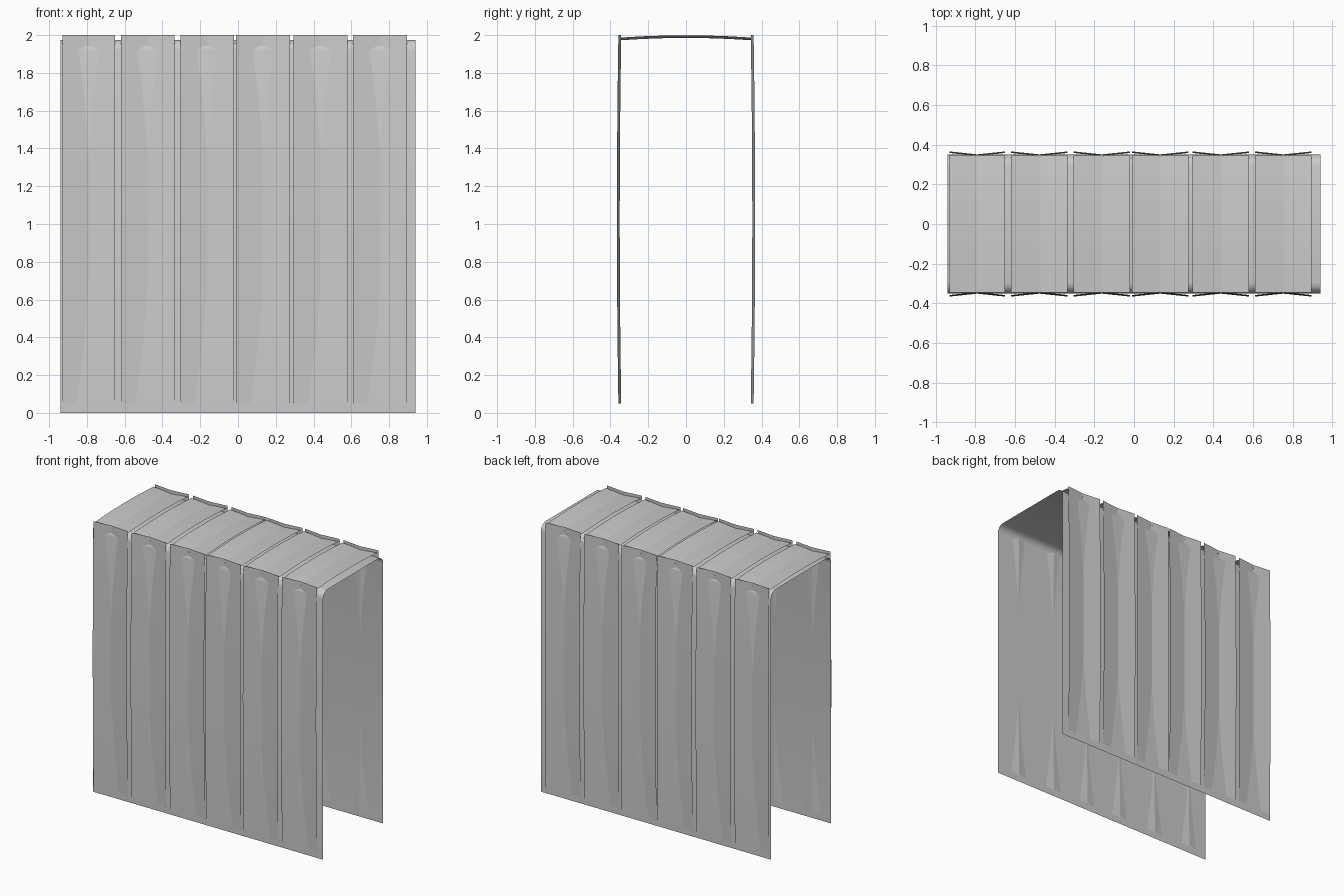
import bpy, math

if "Cube" in bpy.data.objects:
    bpy.data.objects.remove(bpy.data.objects["Cube"])

def make(name, verts, faces, smooth=False):
    me = bpy.data.meshes.new(name)
    me.from_pydata(verts, [], faces)
    ob = bpy.data.objects.new(name, me)
    bpy.context.collection.objects.link(ob)
    if smooth:
        me.shade_smooth()
    return ob

def strip(rows):
    # quads joining consecutive rows of points
    n = len(rows[0])
    verts = [p for r in rows for p in r]
    faces = [(i*n+j, i*n+j+1, (i+1)*n+j+1, (i+1)*n+j)
             for i in range(len(rows)-1) for j in range(n-1)]
    return verts, faces

# Folded backing sheet: two walls and a roof with rounded bends
R, W, H = 0.055, 0.35, 1.975
right = [(W, 0)] + [(W-R+R*math.cos(a), H-R+R*math.sin(a))
                    for a in (i*math.pi/8 for i in range(5))]
profile = right + [(-y, z) for y, z in reversed(right)]
v, f = strip([[(-0.94, y, z), (0.94, y, z)] for y, z in profile])
make("backing_sheet", v, f, True)

# Planks: shallow V in section, gently bowed along the length
spans = [(-0.93, -0.65), (-0.62, -0.335), (-0.305, -0.02),
         (-0.01, 0.275), (0.295, 0.58), (0.61, 0.895)]
SEG = 6

def plank(name, x0, x1, lo, hi, depth, bow, place, flip=False):
    rows = []
    for i in range(SEG + 1):
        t = i / SEG
        out = bow * (1 - (2*t - 1)**2)
        s = lo + (hi - lo) * t
        rows.append([place(x, s, d + out)
                     for x, d in ((x0, depth), ((x0+x1)/2, 0), (x1, depth))])
    v, f = strip(rows)
    if flip:
        f = [tuple(reversed(q)) for q in f]
    make(name, v, f)

for k, (a, b) in enumerate(spans, 1):
    plank(f"front_plank_{k}", a, b, 0.05, 2.0, 0.015, 0.008,
          lambda x, s, d: (x, -0.343 - d, s))
    plank(f"back_plank_{k}", a, b, 0.05, 2.0, 0.015, 0.008,
          lambda x, s, d: (x, 0.343 + d, s), True)
    plank(f"roof_plank_{k}", a, b, -0.345, 0.345, 0.014, 0.012,
          lambda x, s, d: (x, s, 1.973 + d))
